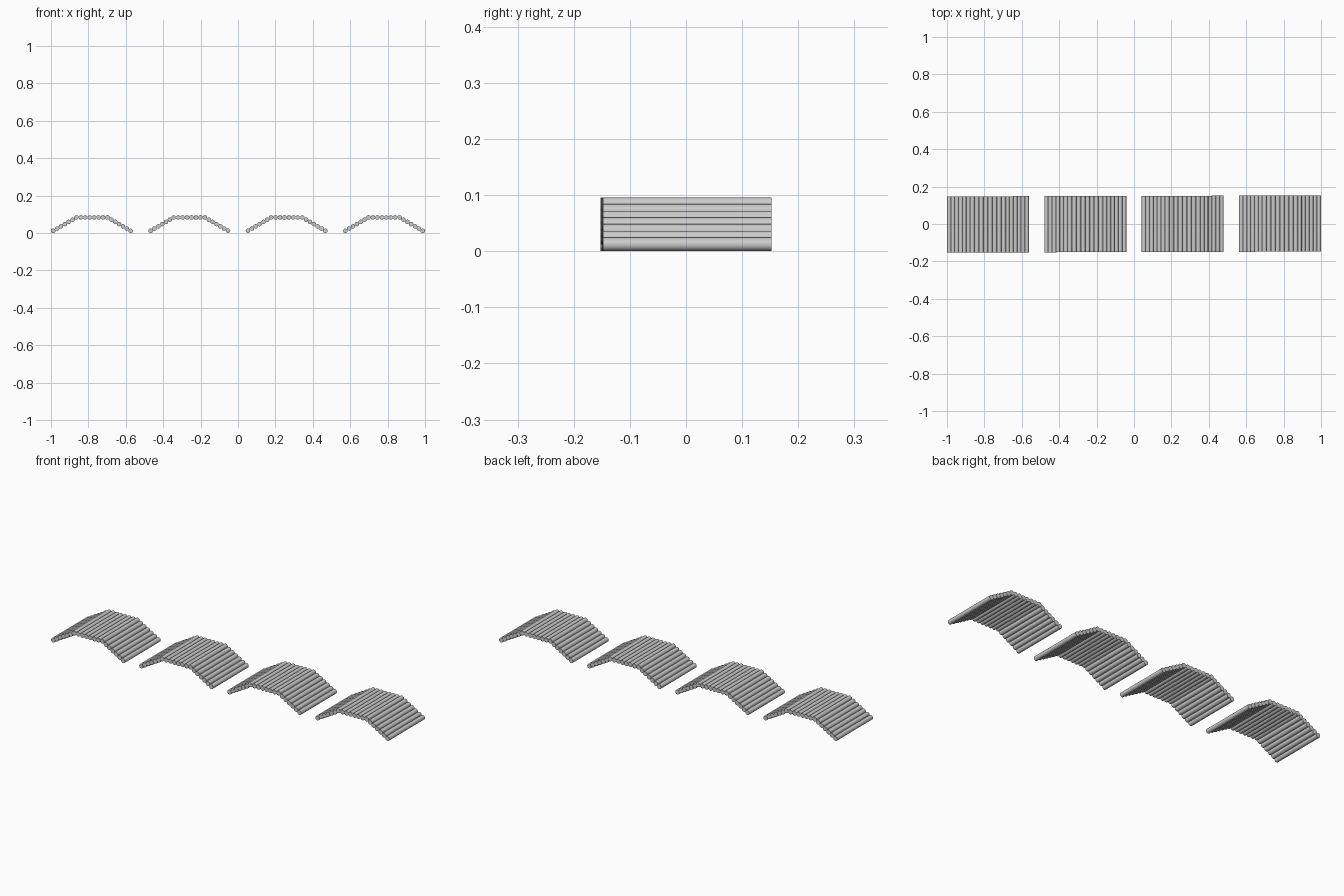
import bpy
import math

if "Cube" in bpy.data.objects:
    bpy.data.objects.remove(bpy.data.objects["Cube"])

R = 0.0122       # rod radius
STEP = 0.0238    # rod spacing
LENGTH = 0.30
SLOPE = math.radians(30)

# Arch profile: six rising steps, seven flat, six falling
angles = [SLOPE] * 6 + [0] * 7 + [-SLOPE] * 6
profile = [(0.0, R)]
for a in angles:
    x, z = profile[-1]
    profile.append((x + STEP * math.cos(a), z + STEP * math.sin(a)))
half = profile[-1][0] / 2
first = -1 + R + half


def rod(name, x, y, z):
    bpy.ops.mesh.primitive_cylinder_add(vertices=12, radius=R, depth=LENGTH,
                                        location=(x, y, z),
                                        rotation=(math.pi / 2, 0, 0))
    ob = bpy.context.object
    ob.name = name
    bpy.ops.object.shade_smooth_by_angle(angle=math.radians(40))
    return ob


# Four arched mats in a row, drifting very slightly in depth
for m in range(4):
    cx = first + m * (-2 * first / 3)
    rods = []
    for px, pz in profile:
        x = cx + px - half
        rods.append(rod("arched_rod_mat", x, 0.0025 * x, pz))
    bpy.ops.object.select_all(action='DESELECT')
    for ob in rods:
        ob.select_set(True)
    bpy.context.view_layer.objects.active = rods[0]
    bpy.ops.object.join()
    rods[0].name = f"arched_rod_mat_{m + 1}"
